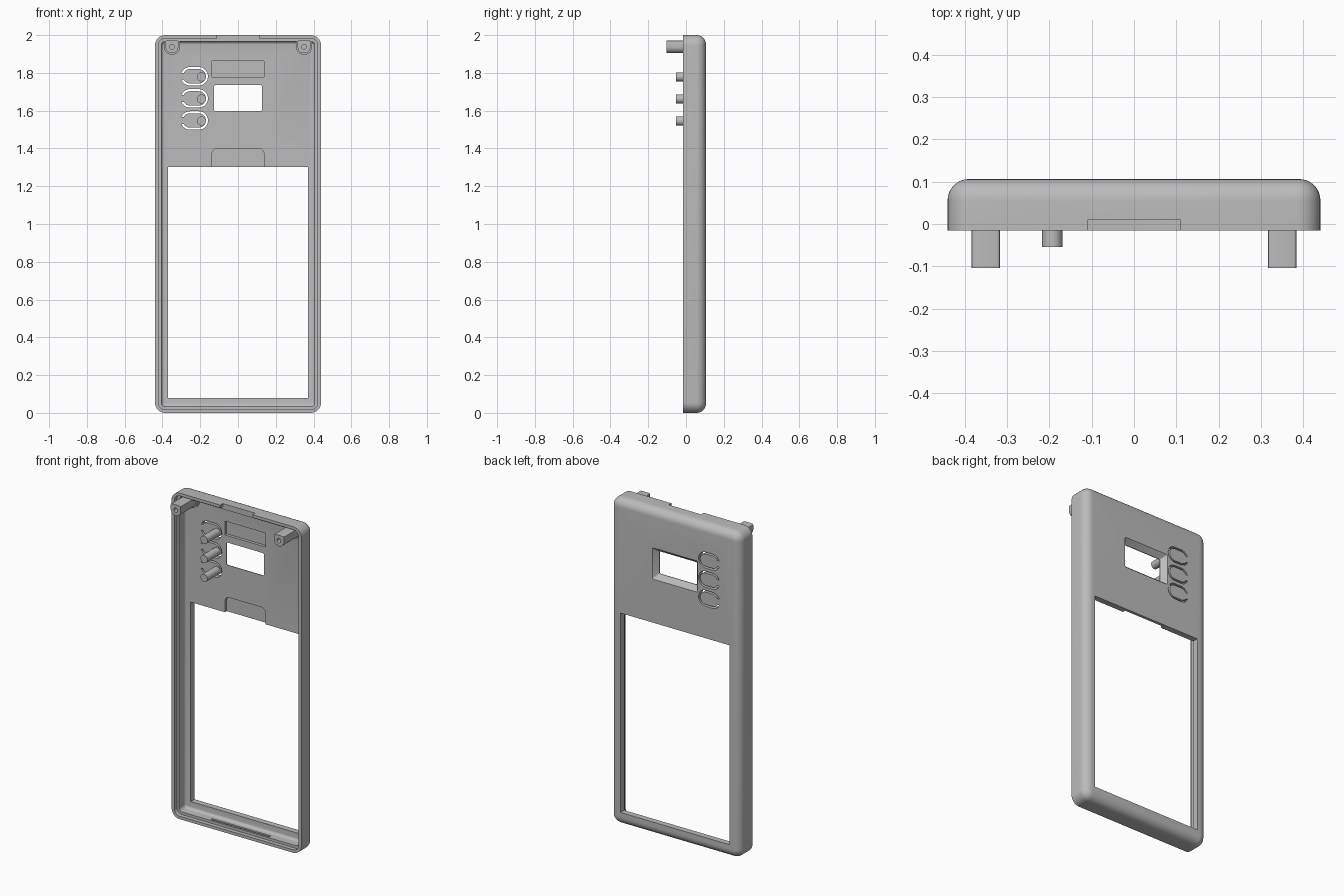
import bpy, bmesh, math
from math import pi, sin, cos

cube = bpy.data.objects.get("Cube")
if cube:
    bpy.data.objects.remove(cube, do_unlink=True)

grey = bpy.data.materials.new("plain grey")
grey.use_nodes = True
colour = (0.5, 0.5, 0.5, 1)
grey.diffuse_color = colour
grey.node_tree.nodes["Principled BSDF"].inputs["Base Color"].default_value = colour

FRONT, BACK, FLOOR, LEDGE = -0.015, 0.106, 0.07, 0.01


def arc(cx, cz, r, a0, a1, n=8):
    return [(cx + r * cos(a0 + (a1 - a0) * i / n), cz + r * sin(a0 + (a1 - a0) * i / n))
            for i in range(n + 1)]


def rounded_rect(x0, x1, z0, z1, r, n=8):
    return (arc(x1 - r, z1 - r, r, 0, pi / 2, n) + arc(x0 + r, z1 - r, r, pi / 2, pi, n)
            + arc(x0 + r, z0 + r, r, pi, 1.5 * pi, n) + arc(x1 - r, z0 + r, r, 1.5 * pi, 2 * pi, n))


def rect(x0, x1, z0, z1):
    return [(x1, z1), (x0, z1), (x0, z0), (x1, z0)]


def loft(name, rings):
    """Solid through outlines in the xz plane, given as (y, points)."""
    bm = bmesh.new()
    loops = [[bm.verts.new((x, y, z)) for x, z in pts] for y, pts in rings]
    for a, b in zip(loops, loops[1:]):
        for i in range(len(a)):
            j = (i + 1) % len(a)
            bm.faces.new((a[i], a[j], b[j], b[i]))
    bm.faces.new(loops[0])
    bm.faces.new(loops[-1])
    bmesh.ops.recalc_face_normals(bm, faces=bm.faces)
    mesh = bpy.data.meshes.new(name)
    bm.to_mesh(mesh)
    bm.free()
    ob = bpy.data.objects.new(name, mesh)
    mesh.materials.append(grey)
    bpy.context.collection.objects.link(ob)
    return ob


def activate(ob):
    bpy.ops.object.select_all(action='DESELECT')
    ob.select_set(True)
    bpy.context.view_layer.objects.active = ob


def cut(ob, *rings):
    cutter = loft("cutter", rings)
    cutter.hide_render = True
    mod = ob.modifiers.new("cut", 'BOOLEAN')
    mod.operation, mod.solver, mod.object = 'DIFFERENCE', 'EXACT', cutter
    activate(ob)
    bpy.ops.object.modifier_apply(modifier=mod.name)
    bpy.data.objects.remove(cutter, do_unlink=True)


def smooth(ob):
    activate(ob)
    bpy.ops.object.shade_smooth_by_angle(angle=math.radians(30))


# Shell: rounded back, straight sides, stepped rim and hollow inside
def outline(inset):
    return rounded_rect(-0.44 + inset, 0.44 - inset, inset, 2 - inset, max(0.055 - inset, 0.006))


R = 0.05
rings = [(BACK - R + R * cos(t), outline(R - R * sin(t))) for t in [i * pi / 16 for i in range(9)]]
rings += [(FRONT, outline(0)), (FRONT, outline(0.018)), (LEDGE, outline(0.018)),
          (LEDGE, outline(0.034))]
r = 0.015
rings += [(FLOOR - r + r * sin(t), outline(0.034 + r - r * cos(t)))
          for t in [i * pi / 8 for i in range(5)]]
shell = loft("shell", rings)

# Large screen opening and the relief above it
big = rect(-0.37, 0.37, 0.08, 1.303)
cut(shell, (0.03, big), (0.2, big))
relief = rounded_rect(-0.138, 0.138, 1.2, 1.4, 0.03)
cut(shell, (0.05, relief), (FLOOR + 0.018, relief))

# Small display window, flared towards the back
cut(shell, (0.06, rounded_rect(-0.127, 0.127, 1.597, 1.735, 0.008, 4)),
    (FLOOR + 0.004, rounded_rect(-0.127, 0.127, 1.597, 1.735, 0.008, 4)),
    (BACK + 0.004, rounded_rect(-0.157, 0.157, 1.567, 1.765, 0.008, 4)))

# Shallow pocket above the display
pocket = rect(-0.138, 0.138, 1.777, 1.862)
cut(shell, (0.05, pocket), (FLOOR + 0.018, pocket))

# Notch through the top rim and catch groove inside the bottom wall
notch = rect(-0.11, 0.11, 1.975, 2.05)
cut(shell, (-0.1, notch), (LEDGE, notch))
groove = rect(-0.2, 0.2, 0.022, 0.06)
cut(shell, (0.022, groove), (0.036, groove))


# Push buttons: slot around each tab, hinged on the outer side, with a pin
def slot_path(z, r):
    a = math.asin(0.018 / r)
    return (arc(-0.254, z, r, pi - a, pi / 2) + arc(-0.208, z, r, pi / 2, -pi / 2, 16)
            + arc(-0.254, z, r, -pi / 2, -pi + a))


for i, z in enumerate((1.782, 1.665, 1.548)):
    slot = slot_path(z, 0.049) + slot_path(z, 0.038)[::-1]
    cut(shell, (0.04, slot), (0.2, slot))
    pin = arc(-0.193, z - 0.003, 0.024, 0, 2 * pi, 24)[:-1]
    smooth(loft(f"button_pin_{i + 1}", [(-0.054, pin), (FLOOR + 0.01, pin)]))
smooth(shell)


# Screw posts with a wider foot that meets the top wall
def post_shape(x, r, top):
    c = 0.008
    return (arc(x, 1.938, r, pi, 2 * pi, 16) + arc(x + r - c, top - c, c, 0, pi / 2, 3)
            + arc(x - r + c, top - c, c, pi / 2, pi, 3))


for side, x in (("right", -0.35), ("left", 0.35)):
    post = loft(side + "_screw_post", [(-0.104, post_shape(x, 0.034, 1.972)),
                                       (FLOOR + 0.01, post_shape(x, 0.034, 1.972))])
    hole = arc(x, 1.938, 0.013, 0, 2 * pi, 20)[:-1]
    cut(post, (-0.2, hole), (0.03, hole))
    smooth(post)
    smooth(loft(side + "_post_foot", [(0.045, post_shape(x, 0.042, 1.975)),
                                      (FLOOR + 0.01, post_shape(x, 0.042, 1.975))]))
